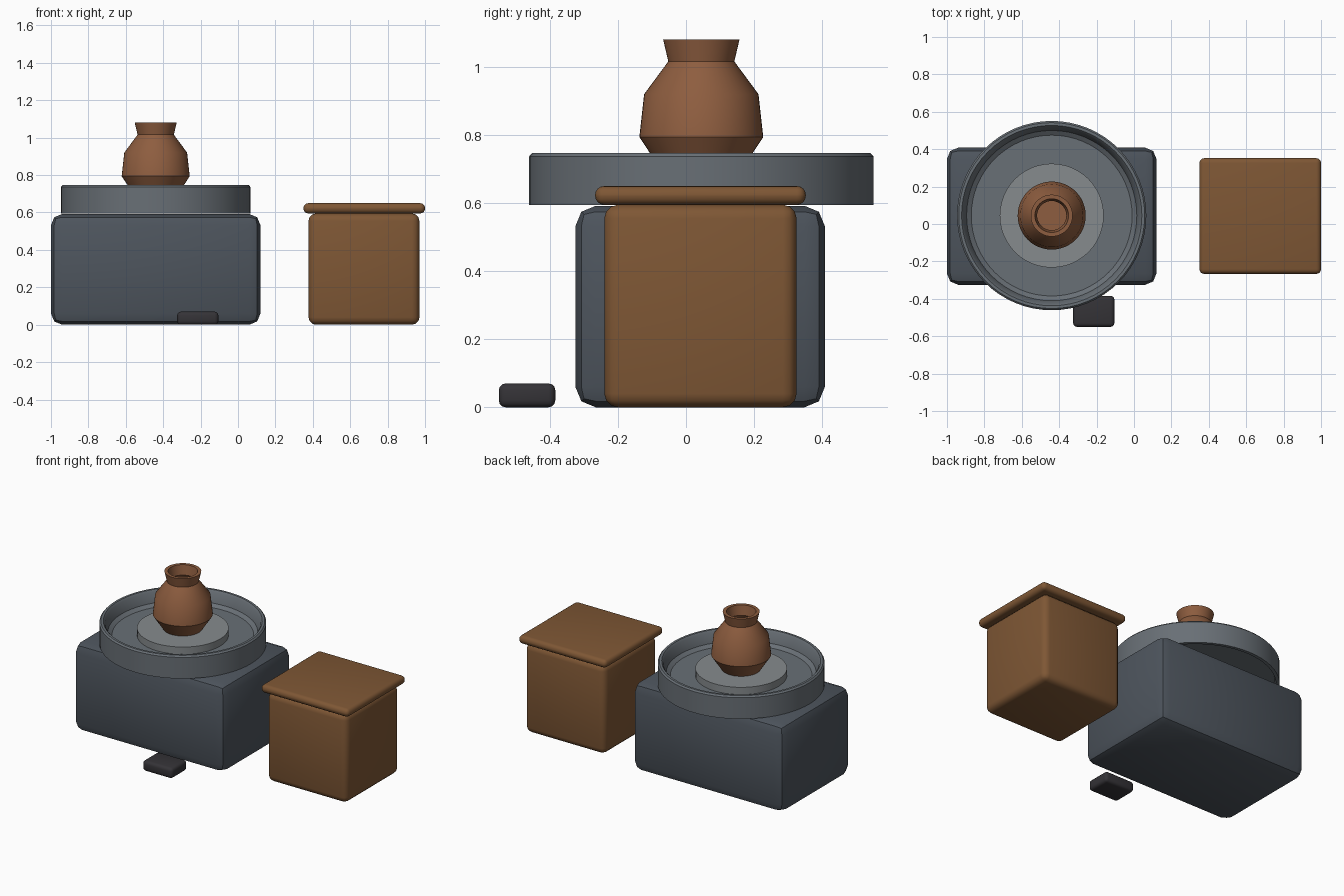
import bpy, bmesh, math
from mathutils import Vector

if "Cube" in bpy.data.objects:
    bpy.data.objects.remove(bpy.data.objects["Cube"])


def material(name, rgb):
    m = bpy.data.materials.new(name)
    m.diffuse_color = (*rgb, 1)
    m.use_nodes = True
    m.node_tree.nodes["Principled BSDF"].inputs["Base Color"].default_value = m.diffuse_color
    return m


STEEL = material("dark_steel", (0.075, 0.09, 0.11))
PAN = material("pan_grey", (0.14, 0.16, 0.18))
HEAD = material("wheel_grey", (0.24, 0.26, 0.27))
CLAY = material("clay", (0.27, 0.11, 0.05))
WOOD = material("wood", (0.21, 0.095, 0.035))
RUBBER = material("rubber", (0.035, 0.033, 0.038))


def finish(name, bm, mat):
    me = bpy.data.meshes.new(name)
    bmesh.ops.recalc_face_normals(bm, faces=bm.faces)
    bm.to_mesh(me)
    bm.free()
    ob = bpy.data.objects.new(name, me)
    bpy.context.collection.objects.link(ob)
    me.materials.append(mat)
    bpy.ops.object.select_all(action='DESELECT')
    ob.select_set(True)
    bpy.context.view_layer.objects.active = ob
    bpy.ops.object.shade_smooth_by_angle(angle=math.radians(35))
    return ob


def rounded_box(name, lo, hi, bevel, segments, mat):
    lo, hi = Vector(lo), Vector(hi)
    bm = bmesh.new()
    bmesh.ops.create_cube(bm, size=1)
    for v in bm.verts:
        v.co = (lo + hi) / 2 + v.co * (hi - lo)
    bmesh.ops.bevel(bm, geom=bm.edges[:], offset=bevel, segments=segments,
                    profile=0.5, affect='EDGES')
    return finish(name, bm, mat)


def lathe(name, profile, mat, steps=48, centre=(-0.44, 0.045)):
    bm = bmesh.new()
    verts = [bm.verts.new((r, 0, z)) for r, z in profile]
    edges = [bm.edges.new(p) for p in zip(verts, verts[1:])]
    bmesh.ops.spin(bm, geom=verts + edges, cent=(0, 0, 0), axis=(0, 0, 1),
                   angle=2 * math.pi, steps=steps)
    bmesh.ops.remove_doubles(bm, verts=bm.verts, dist=1e-4)
    bmesh.ops.translate(bm, verts=bm.verts, vec=(*centre, 0))
    return finish(name, bm, mat)


# Wheel housing and foot pedal
rounded_box("wheel_housing", (-1, -0.325, 0), (0.12, 0.408, 0.592), 0.06, 2, STEEL)
rounded_box("foot_pedal", (-0.325, -0.55, 0), (-0.105, -0.384, 0.07), 0.02, 3, RUBBER)

# Splash pan: raised rim wall, shallow floor, recessed underside
lathe("splash_pan", [(0, 0.652), (0.43, 0.652), (0.455, 0.67), (0.472, 0.735),
                     (0.482, 0.747), (0.497, 0.747), (0.506, 0.737),
                     (0.506, 0.595), (0.485, 0.595), (0.475, 0.628), (0, 0.628)],
      PAN, 64)

# Turning disc
lathe("wheel_head", [(0, 0.645), (0.278, 0.645), (0.278, 0.70), (0, 0.70)], HEAD)

# Clay pot with hollow inside
lathe("clay_pot", [(0, 0.70), (0.12, 0.70), (0.182, 0.794), (0.168, 0.92),
                   (0.097, 1.016), (0.112, 1.08), (0.09, 1.08), (0.078, 1.016),
                   (0.145, 0.915), (0.157, 0.80), (0.105, 0.725), (0, 0.725)], CLAY)

# Stool with overhanging top
rounded_box("stool_body", (0.377, -0.24, 0), (0.97, 0.325, 0.595), 0.04, 3, WOOD)
rounded_box("stool_top", (0.35, -0.267, 0.595), (1, 0.352, 0.65), 0.026, 4, WOOD)
